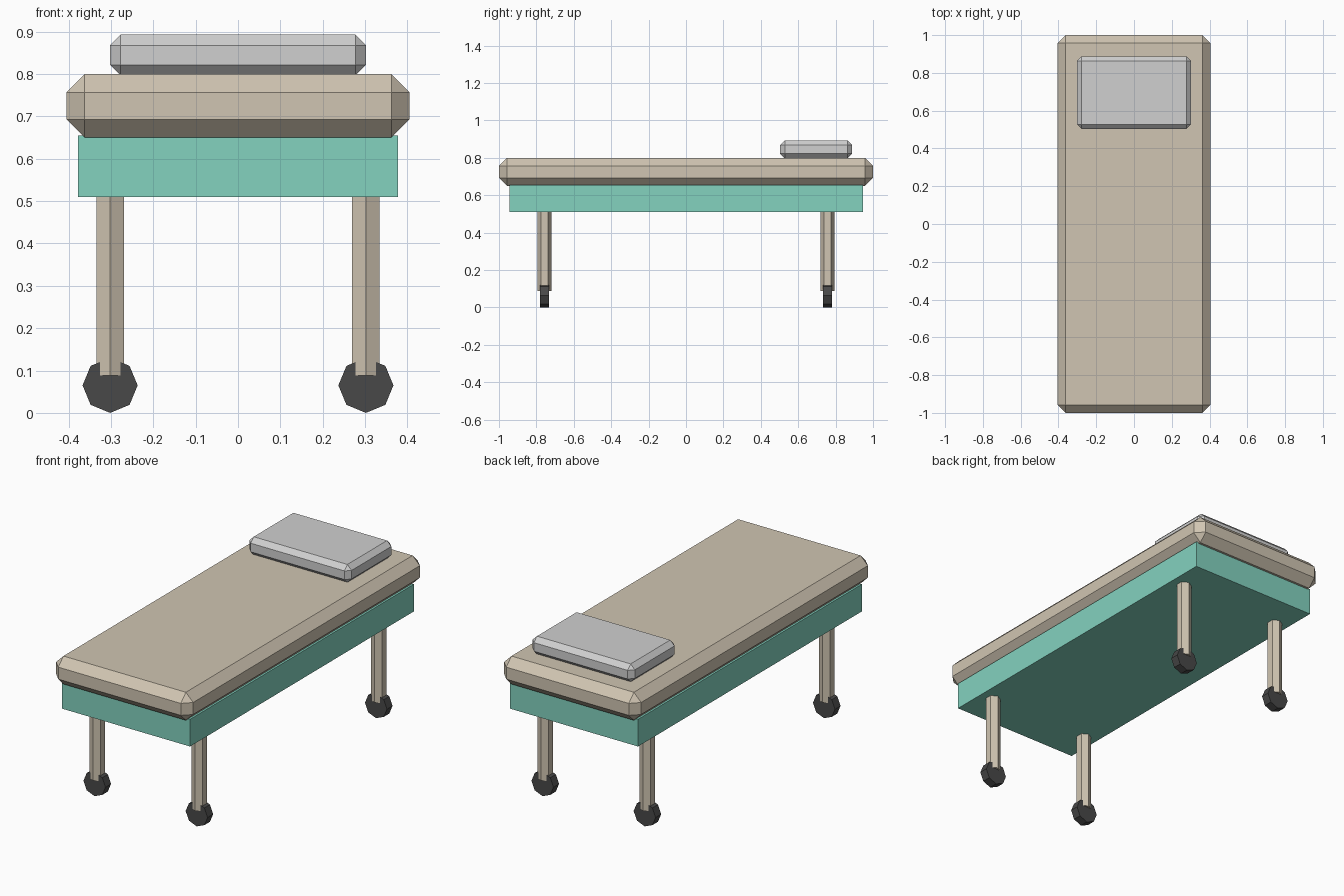
import bpy, bmesh, math
from mathutils import Matrix, Vector

if "Cube" in bpy.data.objects:
    bpy.data.objects.remove(bpy.data.objects["Cube"])


def material(name, rgb):
    """Flat material from 0-255 sRGB values."""
    lin = [((c / 255 + 0.055) / 1.055) ** 2.4 for c in rgb]
    m = bpy.data.materials.new(name)
    m.diffuse_color = (*lin, 1)
    m.use_nodes = True
    m.node_tree.nodes["Principled BSDF"].inputs["Base Color"].default_value = m.diffuse_color
    return m


beige = material("beige", (208, 197, 178))
teal = material("teal", (131, 210, 191))
grey = material("light grey", (208, 208, 208))
dark = material("dark rubber", (72, 72, 72))


def add_object(name, bm, mat):
    bmesh.ops.recalc_face_normals(bm, faces=bm.faces)
    me = bpy.data.meshes.new(name)
    bm.to_mesh(me)
    bm.free()
    me.materials.append(mat)
    ob = bpy.data.objects.new(name, me)
    bpy.context.collection.objects.link(ob)
    return ob


def box(name, lo, hi, mat, bevel=0):
    lo, hi = Vector(lo), Vector(hi)
    bm = bmesh.new()
    bmesh.ops.create_cube(bm, size=1, matrix=Matrix.Translation((lo + hi) / 2)
                          @ Matrix.Diagonal((*(hi - lo), 1)))
    if bevel:
        bmesh.ops.bevel(bm, geom=bm.edges[:], offset=bevel, segments=1,
                        affect='EDGES', offset_type='OFFSET')
    return add_object(name, bm, mat)


def prism(name, sides, radius, depth, matrix, mat):
    bm = bmesh.new()
    bmesh.ops.create_cone(bm, cap_ends=True, segments=sides, radius1=radius,
                          radius2=radius, depth=depth, matrix=matrix)
    return add_object(name, bm, mat)


# Bed: base frame, chamfered mattress and pillow
box("bed_base", (-0.378, -0.945, 0.51), (0.378, 0.945, 0.655), teal)
box("mattress", (-0.405, -1, 0.65), (0.405, 1, 0.80), beige, 0.043)
box("pillow", (-0.302, 0.503, 0.797), (0.302, 0.888, 0.893), grey, 0.025)

# Four hexagonal legs, each ending in an octagonal wheel
for sx, side in ((-1, "left"), (1, "right")):
    for sy, end in ((-1, "front"), (1, "back")):
        x, y = sx * 0.302, sy * 0.757
        prism(f"{end}_{side}_leg", 6, 0.0375, 0.442,
              Matrix.Translation((x, y, 0.309)), beige)
        prism(f"{end}_{side}_wheel", 8, 0.065, 0.047,
              Matrix.Translation((x, y, 0.065))
              @ Matrix.Rotation(math.pi / 2, 4, 'X'), dark)
